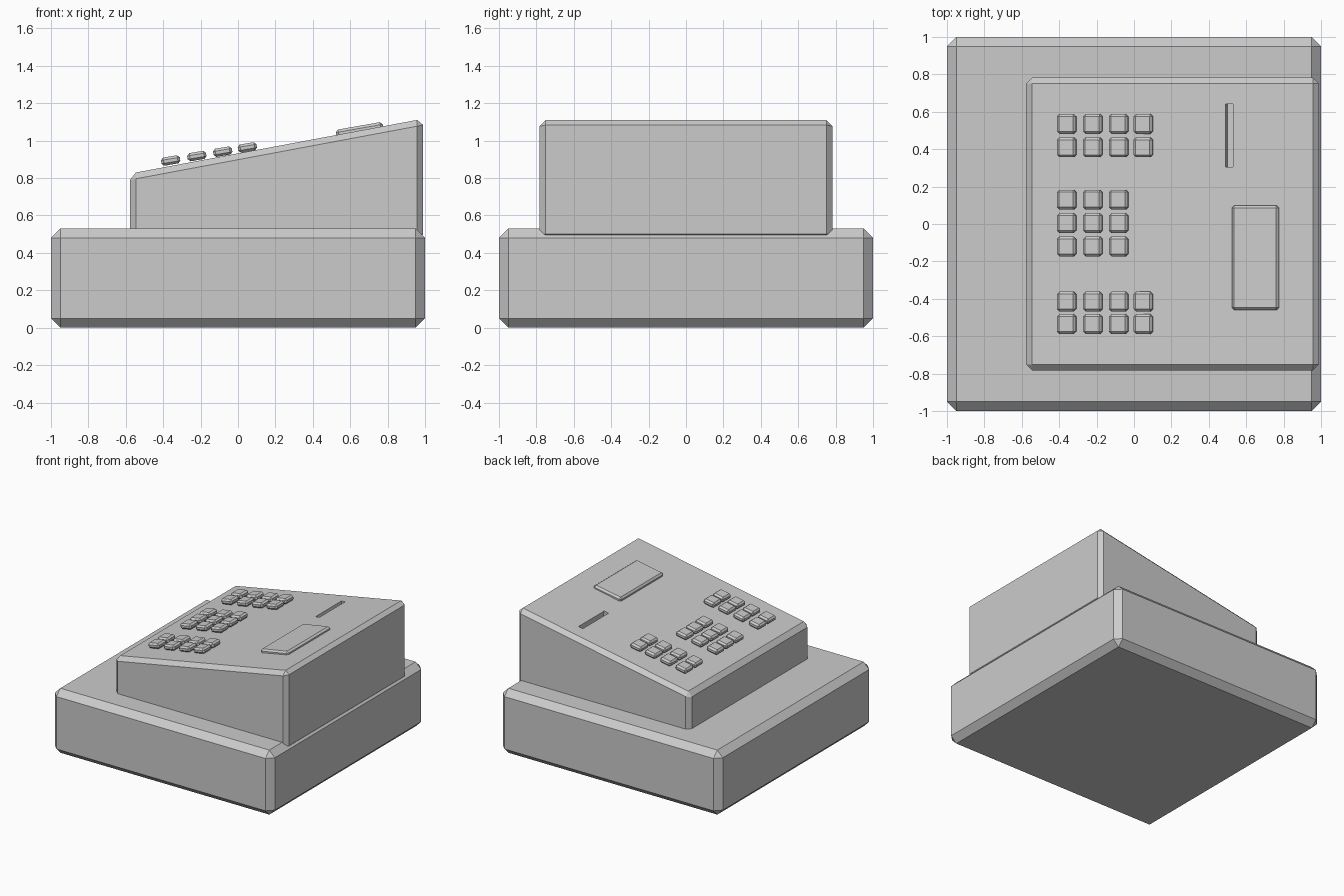
import bpy, math
from mathutils import Matrix, Vector

if "Cube" in bpy.data.objects:
    bpy.data.objects.remove(bpy.data.objects["Cube"])


def finish(obj, width):
    if width:
        m = obj.modifiers.new("chamfer", 'BEVEL')
        m.width = width
        m.segments = 1
        m.limit_method = 'ANGLE'
    return obj


def prism(name, profile, y0, y1, width):
    """Extrude an x-z profile along y and chamfer it."""
    n = len(profile)
    verts = [(x, y, z) for y in (y0, y1) for x, z in profile]
    faces = [tuple(range(n)), tuple(reversed(range(n, 2 * n)))]
    faces += [(i, i + n, (i + 1) % n + n, (i + 1) % n) for i in range(n)]
    mesh = bpy.data.meshes.new(name)
    mesh.from_pydata(verts, [], faces)
    obj = bpy.data.objects.new(name, mesh)
    bpy.context.collection.objects.link(obj)
    return finish(obj, width)


def box(name, loc, size, tilt=0.0, width=0.0):
    """Chamfered box, tilted upward toward +x."""
    hx, hz = size[0] / 2, size[2] / 2
    obj = prism(name, [(-hx, -hz), (hx, -hz), (hx, hz), (-hx, hz)],
                -size[1] / 2, size[1] / 2, width)
    obj.location = loc
    obj.rotation_euler = (0, -tilt, 0)
    return obj


SLOPE = 0.187
TILT = math.atan(SLOPE)


def deck(x):
    """Height of the sloped top at x."""
    return 0.83 + SLOPE * (x + 0.545)


# Base drawer
box("drawer_base", (0, 0, 0.265), (2, 2, 0.53), width=0.05)

# Wedge-shaped upper body
L, R = -0.578, 0.99
body = prism("upper_body", [(L, 0.467), (R, 0.467), (R, deck(R)), (L, deck(L))],
             -0.783, 0.783, 0.033)

# Paper slot cut into the deck
cutter = box("slot_cutter", (0.51, 0.473, deck(0.51)), (0.04, 0.335, 0.1), TILT)
cutter.hide_render = True
cutter.hide_viewport = False
cutter.display_type = 'WIRE'
cut = body.modifiers.new("slot", 'BOOLEAN')
cut.operation = 'DIFFERENCE'
cut.solver = 'EXACT'
cut.object = cutter

# Display panel
box("display_panel", (0.65, -0.18, deck(0.65) + 0.004), (0.255, 0.56, 0.044), math.atan(0.175), 0.014)

# Keys in three groups
columns = (-0.36, -0.22, -0.082, 0.05)
groups = [((0.535, 0.41), 4), ((0.13, 0.005, -0.12), 3), ((-0.415, -0.535), 4)]
for rows, count in groups:
    for y in rows:
        for x in columns[:count]:
            box("key", (x, y, 0.894 + 0.17 * (x + 0.36)),
                (0.102, 0.106, 0.044), math.atan(0.17), 0.013)
